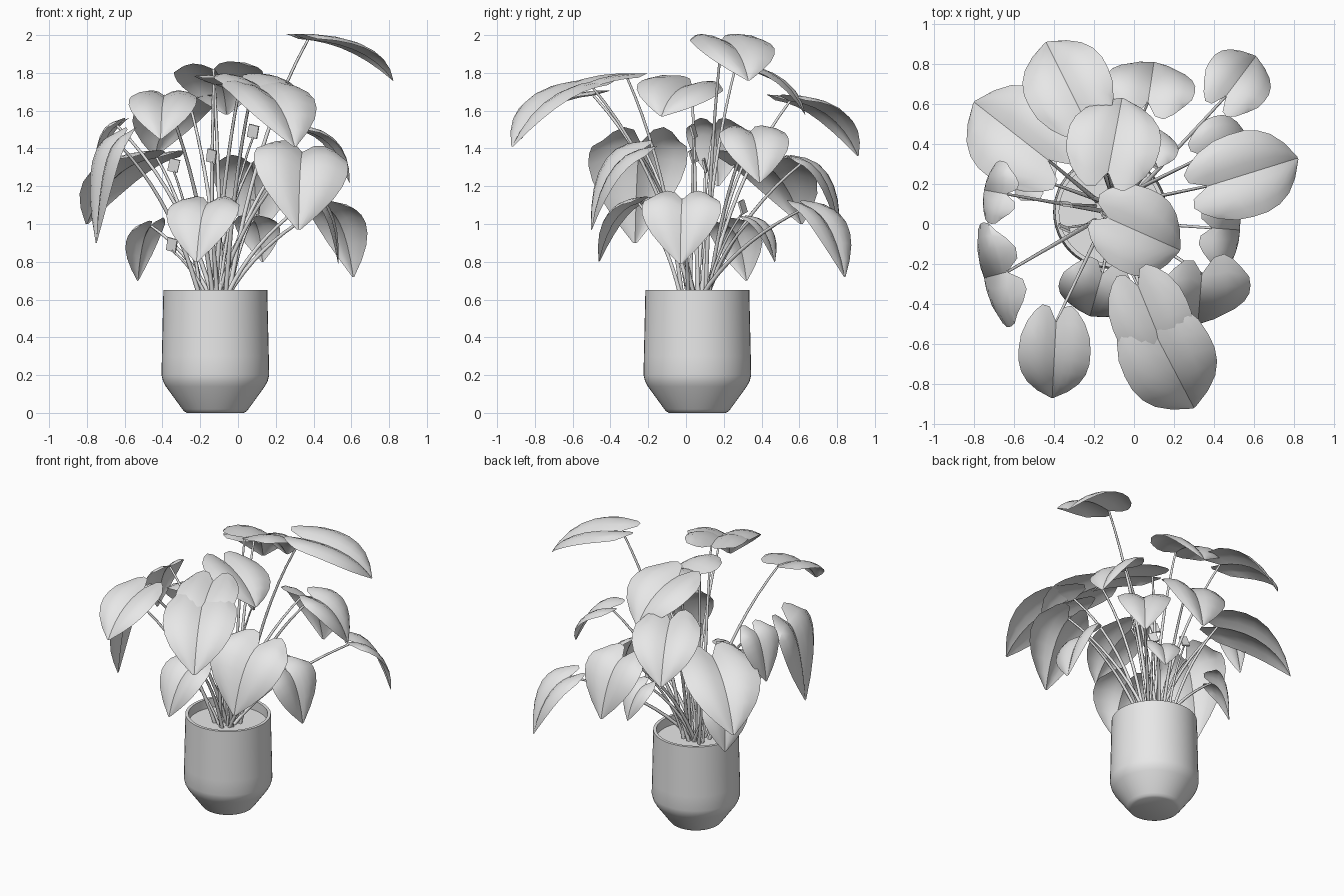
import bpy, bmesh, math, random
from mathutils import Vector, Matrix

random.seed(4)
cube = bpy.data.objects.get("Cube")
if cube:
    bpy.data.objects.remove(cube, do_unlink=True)

grey = bpy.data.materials.new("plain grey")
grey.use_nodes = True
grey.diffuse_color = (0.8, 0.8, 0.8, 1)
grey.node_tree.nodes["Principled BSDF"].inputs["Base Color"].default_value = (0.8, 0.8, 0.8, 1)

CENTRE = Vector((-0.12, 0.06, 0))


def finish(name, bm, angle=35):
    mesh = bpy.data.meshes.new(name)
    bm.to_mesh(mesh)
    bm.free()
    mesh.materials.append(grey)
    obj = bpy.data.objects.new(name, mesh)
    bpy.context.collection.objects.link(obj)
    bpy.ops.object.select_all(action='DESELECT')
    obj.select_set(True)
    bpy.context.view_layer.objects.active = obj
    bpy.ops.object.shade_smooth_by_angle(angle=math.radians(angle))
    return obj


def lathe(name, profile, steps=48):
    bm = bmesh.new()
    verts = [bm.verts.new(CENTRE + Vector((r, 0, z))) for r, z in profile]
    edges = [bm.edges.new(pair) for pair in zip(verts, verts[1:])]
    bmesh.ops.spin(bm, geom=verts + edges, cent=CENTRE, axis=(0, 0, 1),
                   angle=math.tau, steps=steps)
    bmesh.ops.remove_doubles(bm, verts=bm.verts, dist=0.0005)
    bmesh.ops.recalc_face_normals(bm, faces=bm.faces)
    return finish(name, bm)


def bezier(a, b, c, t):
    return a * (1 - t) ** 2 + b * 2 * t * (1 - t) + c * t * t


def tube(name, points, radius, sides=6):
    bm = bmesh.new()
    rings = []
    for i, p in enumerate(points):
        along = (points[min(i + 1, len(points) - 1)] - points[max(i - 1, 0)]).normalized()
        u = along.cross(Vector((0, 1, 0))).normalized()
        v = along.cross(u)
        r = radius * (1.3 - 0.6 * i / (len(points) - 1))
        rings.append([bm.verts.new(p + (u * math.cos(k * math.tau / sides)
                                        + v * math.sin(k * math.tau / sides)) * r)
                      for k in range(sides)])
    for low, high in zip(rings, rings[1:]):
        for k in range(sides):
            n = (k + 1) % sides
            bm.faces.new((low[k], low[n], high[n], high[k]))
    bm.faces.new(rings[-1])
    return finish(name, bm, 70)


# Half-width of a blade from the stem end to the tip
OUTLINE = (0.8, 0.96, 1.0, 0.99, 0.9, 0.72, 0.43, 0.04)


def leaf(name, base, tip, width, roll=0):
    base, tip = Vector(base), Vector(tip)
    drop = tip - base
    # The blade leaves the stem nearly level and arches over to the tip
    bend = base + Vector((drop.x * 0.7, drop.y * 0.7, drop.z * 0.1))
    side = Matrix.Rotation(math.radians(roll), 3, drop) @ Vector((-drop.y, drop.x, 0)).normalized()
    half, rows = 4, len(OUTLINE) - 1
    bm = bmesh.new()
    grid = []
    for i, w in enumerate(OUTLINE):
        t = i / rows
        row = []
        for j in range(-half, half + 1):
            s = abs(j) / half
            # Lobes reach back past the stem on either side of the notch
            along = t - 0.2 * (1 - t) ** 2 * math.sin(math.pi * s ** 0.8)
            c = max(along, 0)
            tangent = ((bend - base) * (1 - c) + (tip - bend) * c).normalized()
            p = bezier(base, bend, tip, c) + tangent * min(along, 0) * drop.length
            up = tangent.cross(side)
            reach = width / 2 * w
            p += side * (j / half) * reach + up * reach * (0.55 * s - 0.52 * s * s)
            row.append(bm.verts.new(p))
        grid.append(row)
    for a, b in zip(grid, grid[1:]):
        for j in range(2 * half):
            bm.faces.new((a[j], a[j + 1], b[j + 1], b[j]))
    return finish(name, bm, 40)


def stem(name, end, index, radius=0.01):
    end = Vector(end)
    turn = index * 2.4
    out = Vector((end.x - CENTRE.x, end.y - CENTRE.y, 0)).normalized()
    root = CENTRE + out * 0.04 + Vector((math.cos(turn), math.sin(turn), 0)) * 0.04
    root.z = 0.56
    bend = root.lerp(end, 0.3)
    bend.z = root.z + (end.z - root.z) * 0.62
    tube(name, [bezier(root, bend, end, k / 10) for k in range(11)], radius)


# Pot and soil
lathe("pot", [(0, 0), (0.15, 0), (0.165, 0.008), (0.175, 0.02), (0.262, 0.14), (0.277, 0.168),
              (0.285, 0.2), (0.283, 0.3), (0.275, 0.65), (0.255, 0.65), (0.255, 0.56)])
lathe("soil", [(0, 0.585), (0.257, 0.585)])

# Leaves: stem end, tip, width, roll in degrees
LEAVES = {
    "back_left_high": ((-0.26, 0.55, 1.65), (-0.44, 0.91, 1.36), 0.44, 0),
    "back_left_low": ((-0.43, 0.32, 1.35), (-0.8, 0.61, 1.0), 0.5, 0),
    "back_right_low": ((0.46, 0.64, 1.09), (0.61, 0.84, 0.72), 0.34, 0),
    "topmost": ((0.37, 0.19, 1.975), (0.82, 0.33, 1.76), 0.43, 0),
    "back_hanging": ((0.07, 0.61, 1.32), (0.1, 0.81, 0.95), 0.45, 0),
    "back_high": ((-0.13, 0.26, 1.82), (-0.06, 0.63, 1.58), 0.47, -4),
    "middle_high": ((-0.13, 0.03, 1.74), (0.23, -0.13, 1.57), 0.44, -10),
    "front_high": ((0.02, -0.31, 1.77), (0.18, -0.7, 1.62), 0.4, 0),
    "front_outer": ((0.08, -0.5, 1.73), (0.3, -0.92, 1.41), 0.47, 0),
    "front_right": ((0.34, -0.25, 1.38), (0.32, -0.5, 0.97), 0.51, -16),
    "front_low": ((-0.16, -0.25, 1.11), (-0.22, -0.46, 0.8), 0.39, 0),
    "front_left": ((-0.39, -0.49, 1.68), (-0.41, -0.87, 1.45), 0.36, 0),
    "left_large": ((-0.635, -0.24, 1.43), (-0.75, -0.27, 0.9), 0.54, 0),
    "left_small": ((-0.64, 0.15, 1.52), (-0.75, 0.17, 1.2), 0.32, 0),
    "right_back": ((0.35, 0.34, 1.49), (0.59, 0.39, 1.22), 0.37, 0),
    "right_low": ((0.39, -0.02, 1.13), (0.53, -0.03, 0.79), 0.42, 0),
    "left_low": ((-0.46, 0.22, 0.99), (-0.53, 0.32, 0.7), 0.32, -20),
    "back_small": ((0.08, 0.34, 1.02), (0.13, 0.47, 0.8), 0.25, 0),
}
for i, (name, (base, tip, width, roll)) in enumerate(LEAVES.items()):
    leaf(name + "_leaf", base, tip, width, roll)
    stem(name + "_stem", base, i)

# Young shoots, each with a small flat bract at its end
SHOOTS = [(0.08, 0.04, 1.46), (0.09, 0.3, 1.06), (-0.34, 0.1, 1.28),
          (-0.35, -0.02, 0.86), (-0.14, 0.04, 1.33)]
for i, end in enumerate(SHOOTS):
    stem("shoot_%d" % (i + 1), end, i + 20, 0.008)
    bm = bmesh.new()
    bmesh.ops.create_cube(bm, size=1)
    bmesh.ops.scale(bm, vec=(0.055, 0.012, 0.07), verts=bm.verts)
    bract = finish("bract_%d" % (i + 1), bm, 20)
    bract.location = Vector(end) + Vector((0, 0, 0.03))
    bract.rotation_euler = (0.2, 0.25, random.uniform(-0.6, 0.6))
